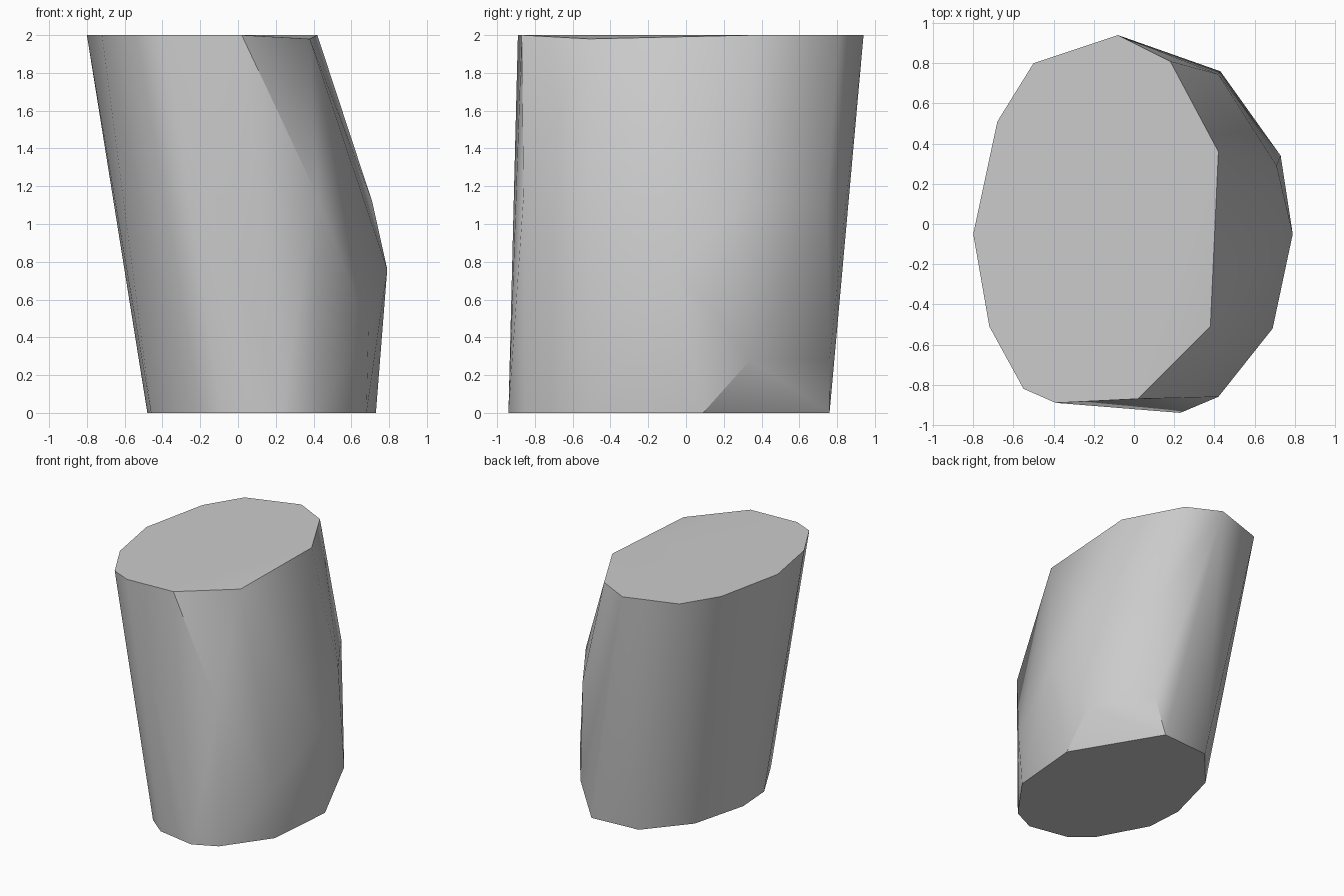
import bpy
import bmesh
import math

# Remove the default cube if it is there
default_cube = bpy.data.objects.get("Cube")
if default_cube:
    bpy.data.objects.remove(default_cube, do_unlink=True)


def make_material(name, colour):
    material = bpy.data.materials.new(name)
    material.use_nodes = True
    material.diffuse_color = colour
    shader = material.node_tree.nodes["Principled BSDF"]
    shader.inputs["Base Color"].default_value = colour
    return material


def hull_object(name, points, material):
    """Wrap the outline points in one closed convex skin."""
    bm = bmesh.new()
    for point in points:
        bm.verts.new(point)
    result = bmesh.ops.convex_hull(bm, input=bm.verts[:])
    leftovers = set(result["geom_interior"] + result["geom_unused"])
    loose = [g for g in leftovers if isinstance(g, bmesh.types.BMVert)]
    bmesh.ops.delete(bm, geom=loose, context="VERTS")
    bmesh.ops.recalc_face_normals(bm, faces=bm.faces[:])
    mesh = bpy.data.meshes.new(name)
    bm.to_mesh(mesh)
    bm.free()
    mesh.materials.append(material)
    obj = bpy.data.objects.new(name, mesh)
    bpy.context.collection.objects.link(obj)
    return obj


# Outline of the flat top
top_height = 2.0
top_outline = [
    (-.08, .94), (-.5, .8), (-.68, .51), (-.8, -.05), (-.72, -.51),
    (-.55, -.82), (-.39, -.89), (.02, -.87), (.42, .36), (.18, .81),
]

# Outline of the flat base, shifted sideways so the body leans
base_outline = [
    (.33, .76), (-.08, .73), (-.36, .4), (-.48, -.06), (-.46, -.36),
    (-.25, -.75), (-.09, -.88), (.23, -.94), (.42, -.85),
    (.68, -.49), (.73, .09),
]

# Corners of the bulging side, plus the slightly dropped top corner
side_corners = [
    (.38, -.51, 1.98),
    (.42, -.86, 1.15), (.69, -.52, .43), (.79, -.05, .76),
    (.71, .29, 1.12), (.73, .34, .28),
    (.42, .745, 1.1), (.43, .76, .28),
]

points = [(x, y, top_height) for x, y in top_outline]
points += [(x, y, 0) for x, y in base_outline]
points += side_corners

# Leaning faceted body
stone_grey = make_material("stone_grey", (.6, .6, .6, 1))
body = hull_object("leaning_block", points, stone_grey)

# Soft side facets, crisp rims
bpy.ops.object.select_all(action="DESELECT")
body.select_set(True)
bpy.context.view_layer.objects.active = body
bpy.ops.object.shade_smooth_by_angle(angle=math.radians(32))
